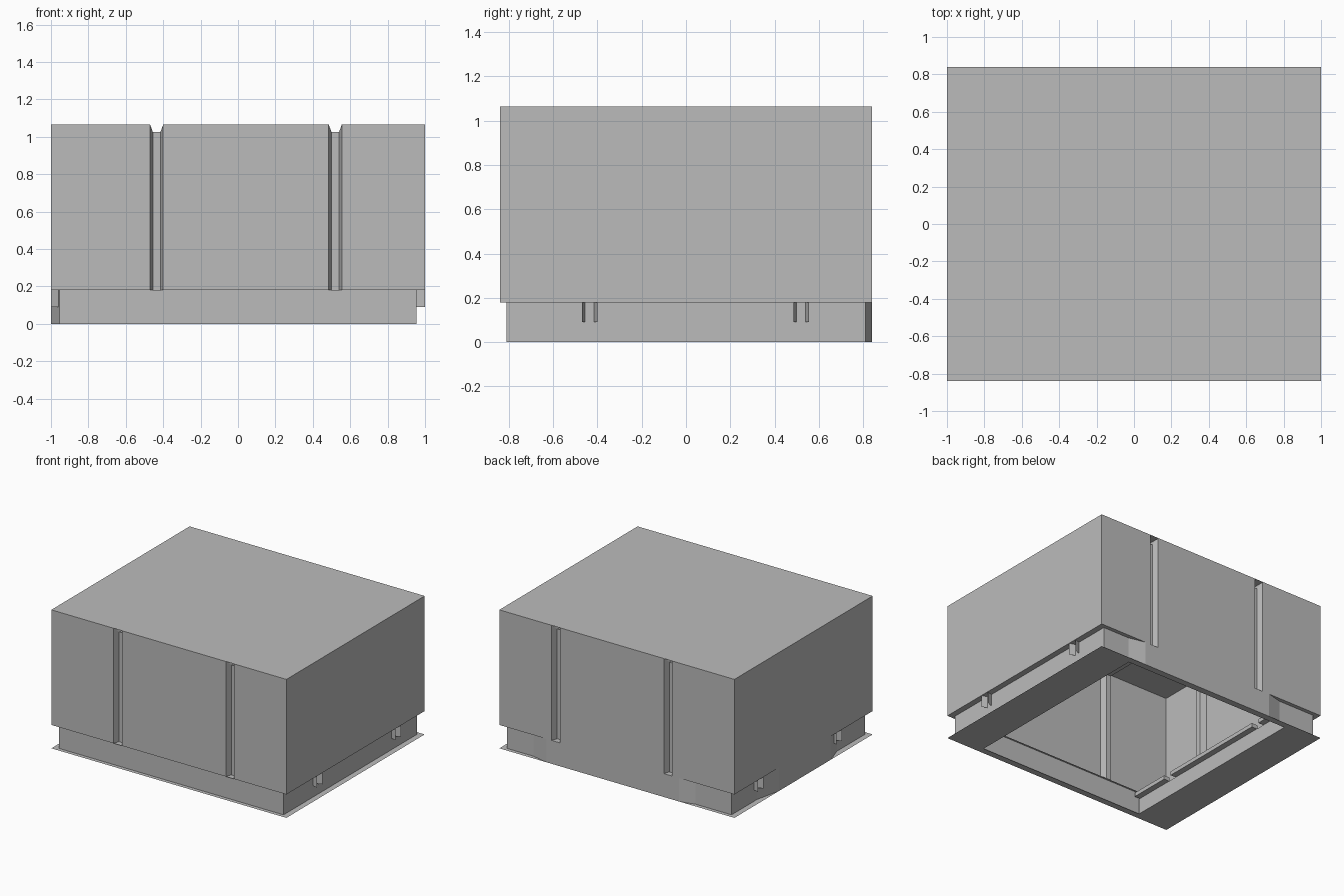
import bpy

cube = bpy.data.objects.get("Cube")
if cube:
    bpy.data.objects.remove(cube, do_unlink=True)

grey = bpy.data.materials.new("plain grey")
grey.use_nodes = True
grey.diffuse_color = (0.5, 0.5, 0.5, 1)
grey.node_tree.nodes["Principled BSDF"].inputs["Base Color"].default_value = (0.5, 0.5, 0.5, 1)

W, D, H = 1.0, 0.84, 1.065      # half width, half depth, height
EAVE = 0.18                     # lower edge of the cladding
DEPTH = 0.045                   # groove depth
CENTRES = (-0.435, 0.52)        # groove centres


def make(name, verts, faces):
    mesh = bpy.data.meshes.new(name)
    mesh.from_pydata(verts, [], faces)
    mesh.materials.append(grey)
    obj = bpy.data.objects.new(name, mesh)
    bpy.context.collection.objects.link(obj)
    return obj


def strip(name, lower, upper, closed=False):
    """Sheet joining two matching rows of points."""
    n = len(lower)
    count = n if closed else n - 1
    faces = [(i, (i + 1) % n, n + (i + 1) % n, n + i) for i in range(count)]
    return make(name, lower + upper, faces)


def groove(c):
    """Position along the wall and groove depth."""
    return [(c - 0.035, 0), (c - 0.02, DEPTH), (c + 0.02, DEPTH), (c + 0.035, 0)]


def grooved(half):
    return [(-half, 0)] + [p for c in CENTRES for p in groove(c)] + [(half, 0)]


def rect(x, y, z):
    return [(-x, -y, z), (x, -y, z), (x, y, z), (-x, y, z)]


def box(name, x0, x1, y0, y1, z0, z1):
    lower = [(x0, y0, z0), (x1, y0, z0), (x1, y1, z0), (x0, y1, z0)]
    upper = [(x, y, z1) for x, y, z in lower]
    make(name, lower + upper, [(3, 2, 1, 0), (4, 5, 6, 7)] +
         [(i, (i + 1) % 4, 4 + (i + 1) % 4, 4 + i) for i in range(4)])


# Grooved front and back walls, notched where they meet the roof channels
for name, s in (("front_wall", -1), ("back_wall", 1)):
    path = grooved(W)
    strip(name,
          [(u, s * (D - d), EAVE) for u, d in path],
          [(u, s * (D - d), H - d * 0.9) for u, d in path])

# Grooved inner roof, with channels running front to back
path = grooved(W)
strip("inner_roof",
      [(u, -(D - d), H - 0.004 - d * 0.9) for u, d in path],
      [(u, D - d, H - 0.004 - d * 0.9) for u, d in path])

# Flat roof cover
make("roof_cover", rect(W, D, H), [(0, 1, 2, 3)])

# Side covers, the grooved walls behind them, and the groove ends hanging below
for name, s in (("left", 1), ("right", -1)):
    strip(name + "_side_cover",
          [(s * W, -D, EAVE), (s * W, D, EAVE)], [(s * W, -D, H), (s * W, D, H)])
    path = grooved(D)
    strip(name + "_inner_wall",
          [(s * (W - 0.004 - d), u, EAVE) for u, d in path],
          [(s * (W - 0.004 - d), u, H - 0.006) for u, d in path])
    for c in CENTRES:
        path = groove(c)
        strip(name + "_groove_end",
              [(s * (W - d), u, EAVE / 2) for u, d in path],
              [(s * (W - d), u, EAVE) for u, d in path])

# Recessed skirt, bulging flush with the cladding on the back and one side
SX, SY = 0.955, 0.81
outline = [(-SX, -SY), (SX, -SY), (SX, SY),
           (0.73, SY), (0.6, D), (-0.53, D), (-0.65, SY), (-SX, SY),
           (-SX, 0.5), (-W, 0.3), (-W, -0.33), (-SX, -0.47)]
strip("skirt", [(x, y, 0) for x, y in outline],
      [(x, y, EAVE) for x, y in outline], closed=True)

# Underside of the cladding overhang and thin ground flange
strip("overhang_underside", rect(W, D, EAVE), rect(SX, SY - 0.015, EAVE), closed=True)
strip("ground_flange", rect(W, D, 0), rect(0.71, 0.79, 0), closed=True)

# Floor runners along both sides, with lips broken at the grooves
ends = [-0.79]
for c in CENTRES:
    ends += [c - 0.035, c + 0.035]
ends.append(0.79)
for name, s in (("left", 1), ("right", -1)):
    strip(name + "_runner_wall",
          [(s * 0.71, -0.79, 0), (s * 0.71, 0.79, 0)],
          [(s * 0.71, -0.79, 0.12), (s * 0.71, 0.79, 0.12)])
    strip(name + "_runner_top",
          [(s * 0.71, -0.79, 0.12), (s * 0.71, 0.79, 0.12)],
          [(s * SX, -0.79, 0.12), (s * SX, 0.79, 0.12)])
    for a, b in zip(ends[::2], ends[1::2]):
        box(name + "_runner_lip", *sorted((s * 0.67, s * 0.72)), a, b, 0.125, 0.155)
